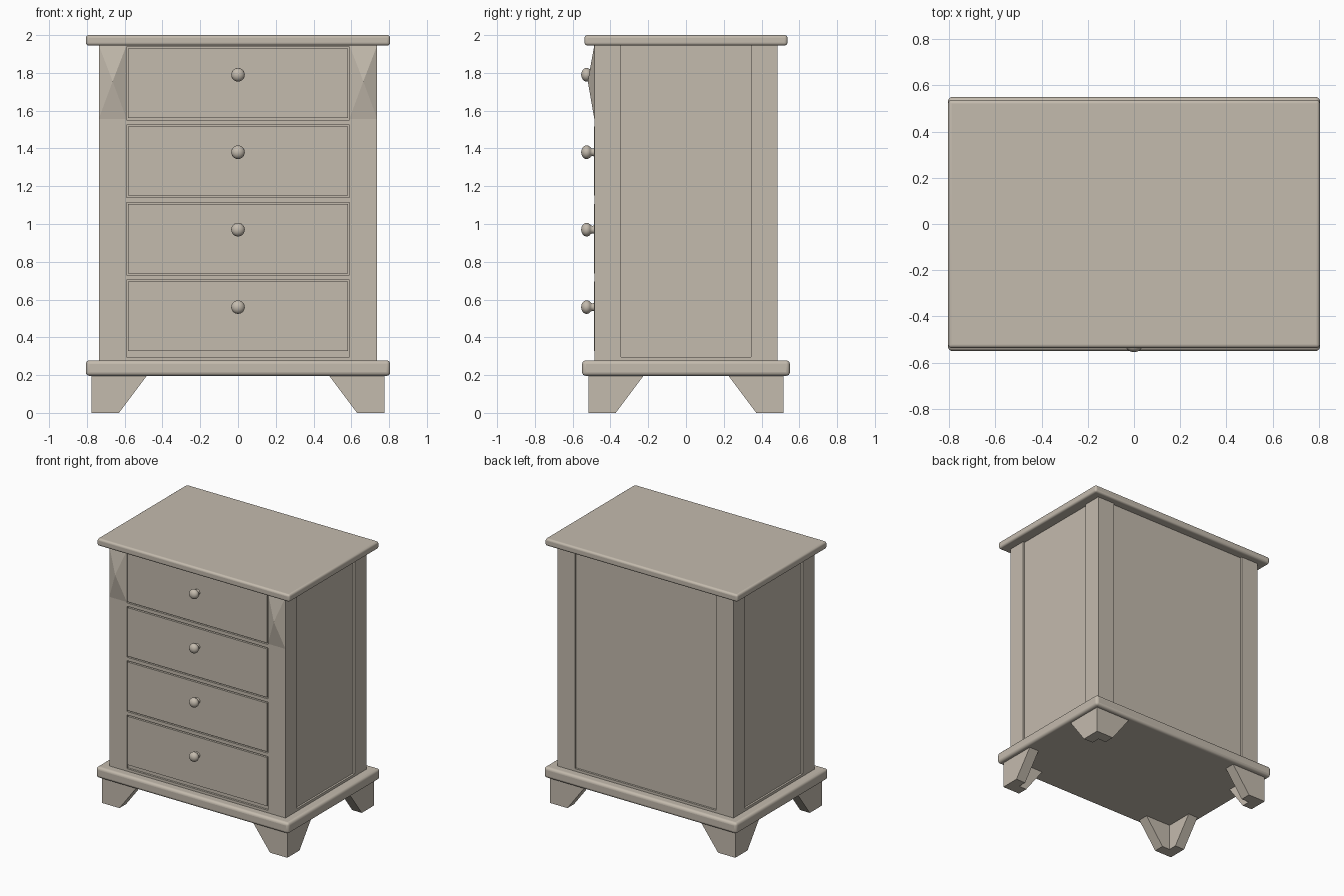
import bpy, bmesh, math
from mathutils import Matrix, Vector

if "Cube" in bpy.data.objects:
    bpy.data.objects.remove(bpy.data.objects["Cube"])

paint = bpy.data.materials.new("warm grey paint")
paint.diffuse_color = (0.55, 0.495, 0.42, 1)
paint.use_nodes = True
paint.node_tree.nodes["Principled BSDF"].inputs["Base Color"].default_value = paint.diffuse_color


def finish(name, bm, mirror=""):
    bmesh.ops.recalc_face_normals(bm, faces=bm.faces)
    me = bpy.data.meshes.new(name)
    bm.to_mesh(me)
    bm.free()
    me.materials.append(paint)
    ob = bpy.data.objects.new(name, me)
    bpy.context.collection.objects.link(ob)
    if mirror:
        m = ob.modifiers.new("mirror", 'MIRROR')
        m.use_axis = ("x" in mirror, "y" in mirror, False)
        m.use_mirror_merge = False
    return ob


def add_box(bm, lo, hi):
    lo, hi = Vector(lo), Vector(hi)
    mat = Matrix.Translation((lo + hi) / 2) @ Matrix.Diagonal((*(hi - lo), 1))
    bmesh.ops.create_cube(bm, size=1, matrix=mat)


def box(name, lo, hi, mirror="", bevel=0):
    bm = bmesh.new()
    add_box(bm, lo, hi)
    ob = finish(name, bm, mirror)
    if bevel:
        b = ob.modifiers.new("rounded edges", 'BEVEL')
        b.width, b.segments = bevel, 4
        smooth(ob, 40)
    return ob


def smooth(ob, deg):
    bpy.ops.object.select_all(action='DESELECT')
    ob.select_set(True)
    bpy.context.view_layer.objects.active = ob
    bpy.ops.object.shade_smooth_by_angle(angle=math.radians(deg))


def add_prism(bm, pts, offset):
    f = bm.faces.new([bm.verts.new(p) for p in pts])
    ext = bmesh.ops.extrude_face_region(bm, geom=[f])
    vs = [v for v in ext["geom"] if isinstance(v, bmesh.types.BMVert)]
    bmesh.ops.translate(bm, verts=vs, vec=offset)


X, Y = 0.737, 0.485        # outer faces of the case
PX, PY = 0.59, 0.345       # inner edges of the corner posts
Z0, Z1 = 0.27, 1.95        # case bottom and top

# top board and base moulding
box("top_board", (-0.805, -0.537, 1.945), (0.805, 0.537, 2.0), bevel=0.015)
box("base_moulding", (-0.806, -0.55, 0.196), (0.806, 0.55, 0.278), bevel=0.02)

# case: recessed panels, corner posts and bottom rails
box("case_panels", (-X + 0.015, -Y + 0.015, Z0), (X - 0.015, Y - 0.015, Z1))
box("corner_post", (-X, -Y, Z0), (-PX, -PY, Z1), "xy")
box("side_bottom_rail", (-X, -PY, Z0), (-X + 0.03, PY, 0.297), "x")
box("end_bottom_rail", (-PX, -Y, Z0), (PX, -Y + 0.03, 0.297), "y")

# drawers with rails between them and turned knobs
profile = [(0.028, 0.004), (0.021, -0.004), (0.02, -0.012)]
for k in range(10):
    a = math.radians(-50 + 140 * k / 9)
    profile.append((max(0.036 * math.cos(a), 0.0), -0.041 - 0.029 * math.sin(a)))
for i in range(4):
    top = 1.928 - 0.411 * i
    box(f"drawer_{i + 1}", (-0.582, -Y - 0.002, top - 0.367), (0.582, -Y + 0.03, top))
    if i < 3:
        box(f"drawer_rail_{i + 1}", (-PX, -Y, top - 0.403),
            (PX, -Y + 0.03, top - 0.377))
    bm = bmesh.new()
    zc = 1.79 - 0.41 * i
    vs = [bm.verts.new((r, -Y + d, zc)) for r, d in profile]
    es = [bm.edges.new(p) for p in zip(vs, vs[1:])]
    bmesh.ops.spin(bm, geom=vs + es, cent=(0, 0, zc), axis=(0, 1, 0),
                   angle=math.tau, steps=24, use_merge=False, use_duplicate=False)
    bmesh.ops.remove_doubles(bm, verts=bm.verts, dist=0.0002)
    smooth(finish(f"knob_{i + 1}", bm), 50)
box("top_rail", (-PX, -Y, 1.937), (PX, -Y + 0.03, Z1))

# faceted pyramid blocks on the front posts
bm = bmesh.new()
apex = bm.verts.new((-(X + PX) / 2, -0.52, 1.755))
ring = [bm.verts.new((x, -Y - 0.0005, z)) for x, z in
        ((-X, 1.557), (-PX, 1.557), (-PX, 1.946), (-X, 1.946))]
for j in range(4):
    bm.faces.new((ring[j], ring[(j + 1) % 4], apex))
bm.faces.new(ring)
finish("post_pyramid", bm, "x")

# bracket feet: two sloped boards meeting at each corner
FX, FY, T, H = 0.775, 0.517, 0.08, 0.2
bm = bmesh.new()
add_prism(bm, [(-FX, -FY, 0), (-FX + 0.145, -FY, 0), (-FX + 0.295, -FY, H),
               (-FX, -FY, H)], (0, T, 0))
add_prism(bm, [(-FX, -FY + T, 0), (-FX, -FY + 0.145, 0), (-FX, -FY + 0.295, H),
               (-FX, -FY + T, H)], (T, 0, 0))
finish("bracket_foot", bm, "xy")
